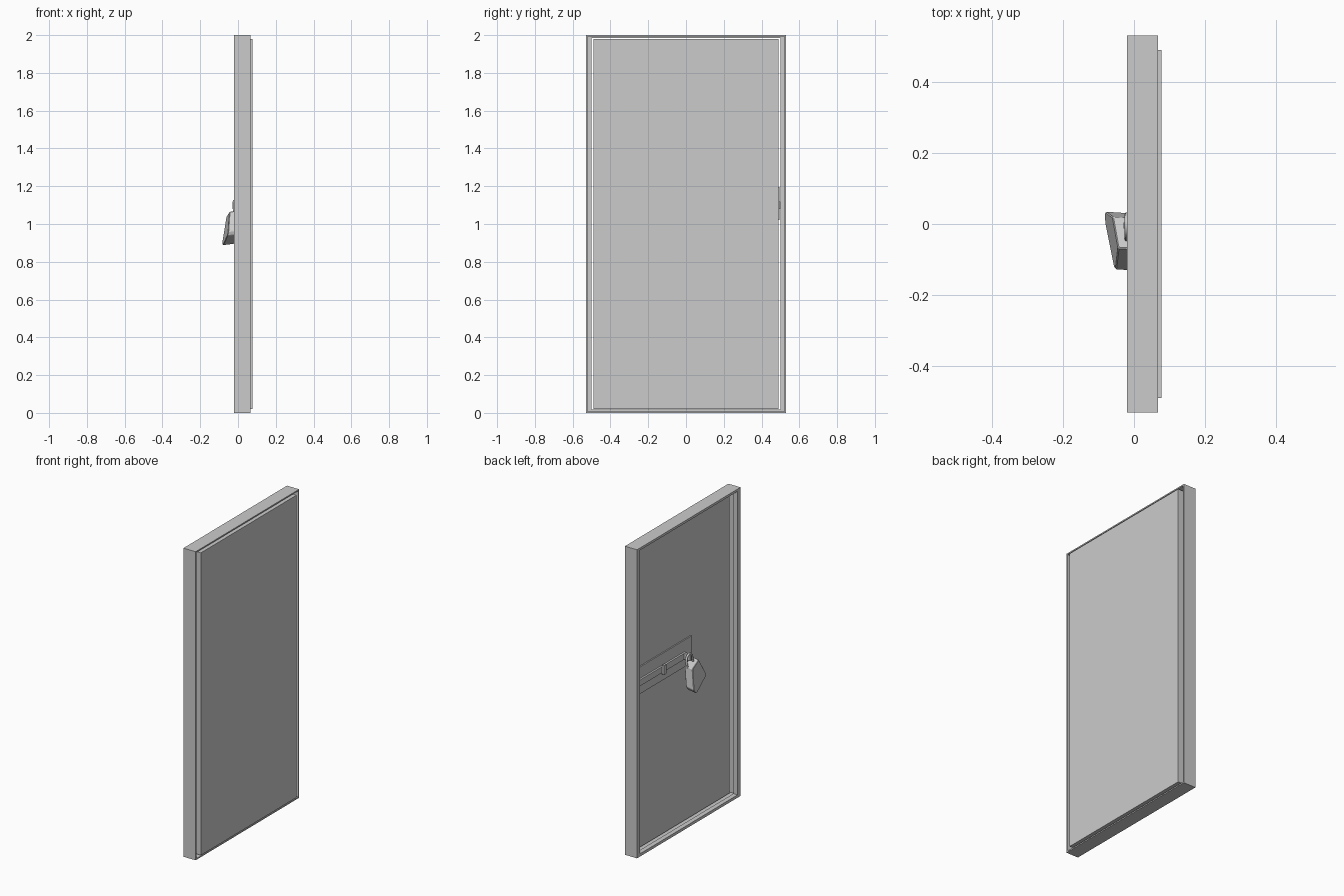
import bpy, bmesh
from mathutils import Vector

old = bpy.data.objects.get("Cube")
if old:
    bpy.data.objects.remove(old, do_unlink=True)

grey = bpy.data.materials.new("plain_grey")
grey.use_nodes = True
grey.diffuse_color = (0.6, 0.6, 0.6, 1)
grey.node_tree.nodes["Principled BSDF"].inputs["Base Color"].default_value = (0.6, 0.6, 0.6, 1)


def finish(name, bm):
    bmesh.ops.recalc_face_normals(bm, faces=bm.faces)
    mesh = bpy.data.meshes.new(name)
    bm.to_mesh(mesh)
    bm.free()
    mesh.materials.append(grey)
    obj = bpy.data.objects.new(name, mesh)
    bpy.context.collection.objects.link(obj)
    return obj


def box(name, x, y, z):
    bm = bmesh.new()
    bmesh.ops.create_cube(bm, size=1)
    for v in bm.verts:
        v.co = Vector([(a + b) / 2 + c * (b - a) for (a, b), c in zip((x, y, z), v.co)])
    return finish(name, bm)


def rebated_frame(name, rings):
    """Skin rectangular rings (x, half width, bottom, top) into a closed frame."""
    bm = bmesh.new()
    loops = [[bm.verts.new((x, sy * w, z)) for sy, z in ((-1, lo), (1, lo), (1, hi), (-1, hi))]
             for x, w, lo, hi in rings]
    for a, b in zip(loops, loops[1:] + loops[:1]):
        for i in range(4):
            j = (i + 1) % 4
            bm.faces.new((a[i], a[j], b[j], b[i]))
    return finish(name, bm)


# Frame: thin outer wall with a narrow stop on the latch side
rebated_frame("door_frame", [
    (-0.02, 0.53, 0, 2), (0.067, 0.53, 0, 2),
    (0.067, 0.522, 0.008, 1.992), (0.01, 0.522, 0.008, 1.992),
    (0.01, 0.50, 0.018, 1.985), (-0.02, 0.50, 0.018, 1.985)])

# Door leaf
box("door_panel", (0.03, 0.077), (-0.49, 0.49), (0.02, 1.98))

# Sliding latch
box("latch_plate", (0.022, 0.03), (-0.09, 0.494), (1.02, 1.195))
box("latch_bolt", (0.01, 0.022), (-0.01, 0.50), (1.08, 1.12))
box("bolt_handle", (-0.005, 0.01), (0.205, 0.23), (1.07, 1.13))
box("latch_staple", (-0.03, 0.022), (-0.012, 0.004), (1.08, 1.12))

# Padlock body: tapered outline, hanging askew
outline = [(0.02, 1.04), (-0.068, 1.065), (-0.128, 0.96), (-0.122, 0.938),
           (0.0, 0.887), (0.022, 0.893), (0.035, 0.915)]
bm = bmesh.new()
lean = lambda y, z: -0.08 + 0.147 * (z - 0.89) - 0.138 * y
front = bm.faces.new([bm.verts.new((lean(y, z), y, z)) for y, z in outline])
extruded = bmesh.ops.extrude_face_region(bm, geom=[front])["geom"]
bmesh.ops.translate(bm, vec=(0.06, -0.004, 0.008),
                    verts=[g for g in extruded if isinstance(g, bmesh.types.BMVert)])
# the front face is kept by the extrusion, so make sure it closes the body
bmesh.ops.holes_fill(bm, edges=bm.edges)
body = finish("padlock_body", bm)
bevel = body.modifiers.new("soft_edges", 'BEVEL')
bevel.width = 0.003
bevel.segments = 1

# Padlock shackle: bent rod through the staple
curve = bpy.data.curves.new("padlock_shackle", 'CURVE')
curve.dimensions = '3D'
curve.bevel_depth = 0.007
curve.bevel_resolution = 1
curve.use_fill_caps = True
path = [(0.012, 1.03), (0.026, 1.085), (0.02, 1.11), (0.002, 1.122),
        (-0.018, 1.118), (-0.032, 1.10), (-0.045, 1.05)]
spline = curve.splines.new('POLY')
spline.points.add(len(path) - 1)
for p, (y, z) in zip(spline.points, path):
    p.co = (-0.02, y, z, 1)
curve.materials.append(grey)
shackle = bpy.data.objects.new("padlock_shackle", curve)
bpy.context.collection.objects.link(shackle)
